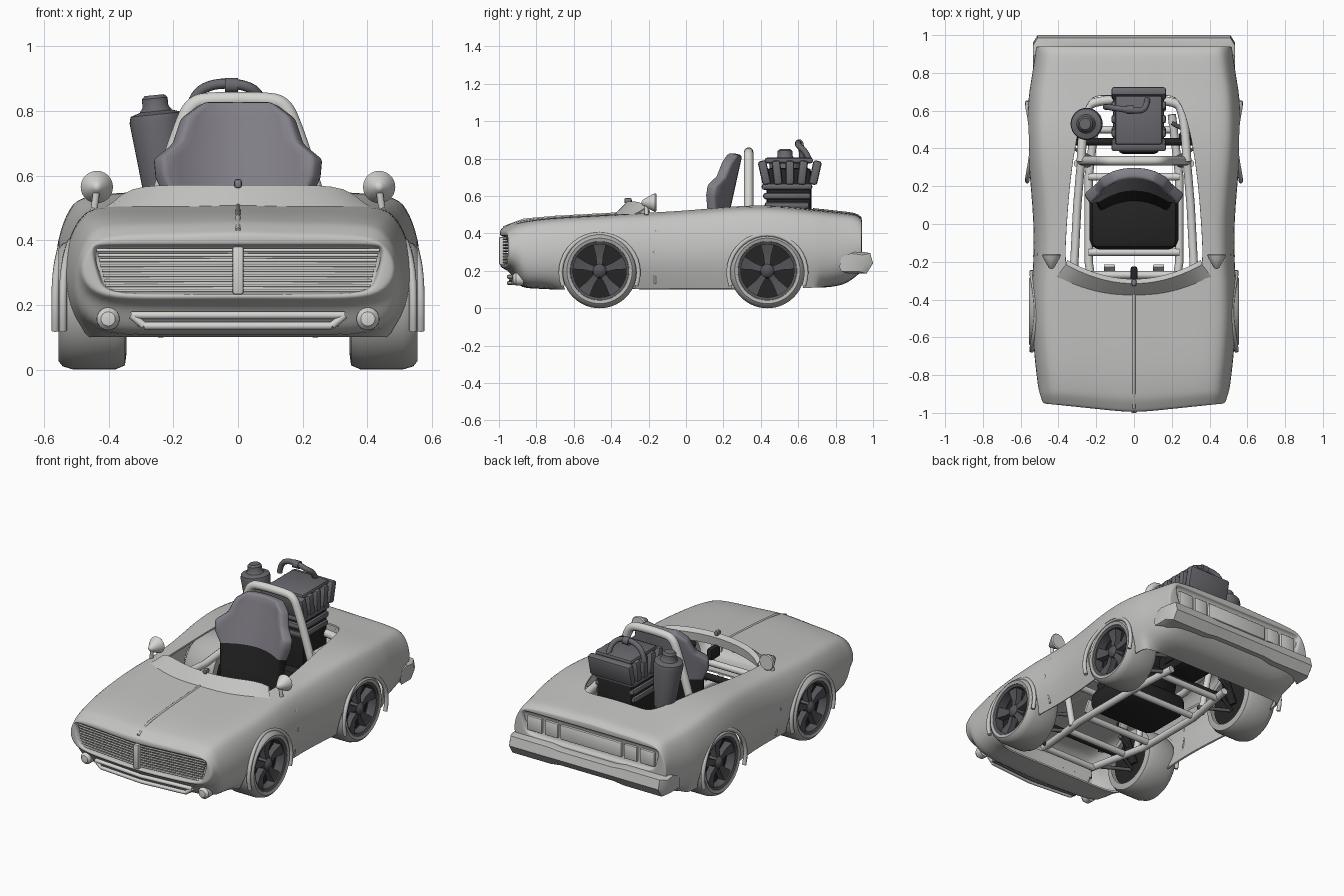
import bpy, bmesh, math
from mathutils import Matrix, Vector

if "Cube" in bpy.data.objects:
    bpy.data.objects.remove(bpy.data.objects["Cube"])


def material(name, red, green, blue):
    mat = bpy.data.materials.new(name)
    mat.use_nodes = True
    color = (red, green, blue, 1)
    mat.diffuse_color = color
    mat.node_tree.nodes["Principled BSDF"].inputs["Base Color"].default_value = color
    return mat


body_grey = material("body grey", .55, .55, .54)
pale_grey = material("pale grey", .66, .66, .64)
tyre_grey = material("tyre grey", .45, .45, .44)
engine_grey = material("engine grey", .14, .14, .155)
seat_grey = material("seat grey", .23, .22, .25)
rim_grey = material("rim grey", .09, .09, .1)
black = material("black", .018, .018, .018)


def add(name, data):
    obj = bpy.data.objects.new(name, data)
    bpy.context.collection.objects.link(obj)
    return obj


def modifier(obj, kind, **settings):
    mod = obj.modifiers.new(kind.title(), kind)
    for key, value in settings.items():
        setattr(mod, key, value)


def finish(obj, mat, matrix=None, mirror=False, angle=35):
    """Place the part, mirror it, apply its modifiers, shade and colour it."""
    if matrix:
        obj.data.transform(matrix)
    if mirror:
        modifier(obj, "MIRROR")
    bpy.ops.object.select_all(action="DESELECT")
    obj.select_set(True)
    bpy.context.view_layer.objects.active = obj
    bpy.ops.object.convert(target="MESH")
    bpy.ops.object.shade_smooth_by_angle(angle=math.radians(angle))
    obj.data.materials.clear()
    obj.data.materials.append(mat)
    return obj


def grid(name, rows, skip=lambda i, j: False, wrap=False):
    """Surface through rows of points; skip leaves faces out."""
    n = len(rows[0])
    faces = []
    for i in range(len(rows) - 1):
        for j in range(n if wrap else n - 1):
            k = (j + 1) % n
            if not skip(i, j):
                faces.append((i * n + j, i * n + k, (i + 1) * n + k, (i + 1) * n + j))
    mesh = bpy.data.meshes.new(name)
    mesh.from_pydata([p for row in rows for p in row], [], faces)
    return add(name, mesh)


def outward(obj):
    bm = bmesh.new()
    bm.from_mesh(obj.data)
    bmesh.ops.remove_doubles(bm, verts=bm.verts, dist=1e-5)
    bmesh.ops.recalc_face_normals(bm, faces=bm.faces)
    bm.to_mesh(obj.data)
    bm.free()


AXES = {"x": Matrix.Rotation(math.pi / 2, 4, "Y"),
        "y": Matrix.Rotation(-math.pi / 2, 4, "X"), "z": Matrix()}


def lathe(name, profile, center, mat, axis="z", mirror=False, sides=40, tilt=0):
    turns = [math.tau * s / sides for s in range(sides)]
    obj = grid(name, [[(r * math.cos(a), r * math.sin(a), h) for a in turns]
                      for r, h in profile], wrap=True)
    outward(obj)
    spin = Matrix.Rotation(tilt, 4, "Y") @ AXES[axis]
    return finish(obj, mat, Matrix.Translation(center) @ spin, mirror)


def box(name, center, size, mat, bevel=.01, tilt=0, mirror=False):
    mesh = bpy.data.meshes.new(name)
    bm = bmesh.new()
    bmesh.ops.create_cube(bm, size=1, matrix=Matrix.Diagonal((*size, 1)))
    bm.to_mesh(mesh)
    bm.free()
    obj = add(name, mesh)
    modifier(obj, "BEVEL", width=bevel, segments=2)
    return finish(obj, mat, Matrix.Translation(center) @ Matrix.Rotation(tilt, 4, "X"), mirror)


def tube(name, points, radius, mat, mirror=False, closed=False, smooth=False):
    curve = bpy.data.curves.new(name, "CURVE")
    curve.dimensions = "3D"
    curve.bevel_depth, curve.bevel_resolution, curve.use_fill_caps = radius, 3, True
    spline = curve.splines.new("NURBS" if smooth else "POLY")
    spline.points.add(len(points) - 1)
    for slot, p in zip(spline.points, points):
        slot.co = (*p, 1)
    spline.use_cyclic_u = closed
    if smooth:
        spline.order_u, spline.use_endpoint_u, spline.resolution_u = 3, True, 6
    return finish(add(name, curve), mat, None, mirror, 50)


def at(y, keys):
    """Linear interpolation through (position, value) keys."""
    for (a, u), (b, v) in zip(keys, keys[1:]):
        if y <= b:
            return u + (v - u) * max(0, (y - a) / (b - a))
    return keys[-1][1]


# Body shell lofted along y, with half sections from the top centre to the bottom centre
TOP = [(-.95, .415), (-.9, .45), (-.84, .47), (-.7, .485), (-.33, .505), (0, .52),
       (.3, .55), (.5, .55), (.91, .505), (.94, .48)]
LOW = [(-.95, .22), (-.9, .19), (-.87, .11), (-.7, .1), (.72, .11), (.86, .12), (.94, .2)]
WIDE = [(-.95, .49), (-.87, .515), (-.7, .535), (-.45, .555), (-.1, .535), (.2, .55),
        (.4, .578), (.62, .575), (.8, .545), (.94, .525)]
OPEN = [(-.95, .3), (-.33, .37), (0, .36), (.3, .33), (.6, .28), (.7, .23), (.94, .28)]
STATIONS = [-.95, -.935, -.9, -.87, -.8, -.7, -.5, -.33, -.3, -.1, .1, .3, .5, .68, .72,
            .84, .91, .935, .94]


def nose(x, y):
    """Pull the front out to a shallow V."""
    return y - .05 * max(0, 1 - abs(x) / .48) * min(1, max(0, (-.7 - y) / .25))


def section(y):
    t, b, w, o = (at(y, k) for k in (TOP, LOW, WIDE, OPEN))
    side = [(w - drop, b + (t - b) * f) for drop, f in ((.05, .9), (.012, .68), (0, .35), (.055, 0))]
    half = [(0, t + .008), (.16, t), (o, t), (w - .09, t - .008)] + side + [(.25, b), (0, b)]
    return [(x, nose(x, y), z) for x, z in half]


def panel(y, wide, low, high, closed=False):
    """Inset outline with the same point count as a section."""
    half = [(0, 1), (.35, 1), (.65, 1), (.95, 1), (1, .95), (1, .7),
            (.96, .3), (.92, 0), (.5, 0), (0, 0)]
    return [(x * wide, nose(x * wide, y), low + (high - low) * (.5 if closed else f)) for x, f in half]


front_cap = [panel(-.915, .44, .235, .38, True), panel(-.915, .44, .235, .38),
             panel(-.945, .445, .235, .385), panel(-.95, .455, .23, .39)]
rear_cap = [panel(.94, .47, .3, .455), panel(.937, .465, .305, .45),
            panel(.915, .46, .31, .445), panel(.915, .46, .31, .445, True)]
first = len(front_cap)


def is_hole(i, j):
    if not first <= i < first + len(STATIONS) - 1:
        return False
    y = (STATIONS[i - first] + STATIONS[i - first + 1]) / 2
    return (j < 2 and -.3 < y < .69) or (j >= 7 and -.7 < y < .71)


body = grid("body_shell", front_cap + [section(y) for y in STATIONS] + rear_cap, is_hole)
modifier(body, "MIRROR", use_clip=True)
modifier(body, "SUBSURF", levels=2, render_levels=2)
modifier(body, "SOLIDIFY", thickness=.01, offset=-1)
AXLES = {"front": -.462, "rear": .435}
cutters = []
for end, y in AXLES.items():
    cutter = lathe("arch_cutter", [(0, -.8), (.205, -.8), (.205, .8), (0, .8)], (0, y, .19), body_grey, "x", sides=64)
    cutter.hide_render = True
    modifier(body, "BOOLEAN", object=cutter, operation="DIFFERENCE", solver="EXACT")
    cutters.append(cutter)
finish(body, body_grey)
for cutter in cutters:
    bpy.data.objects.remove(cutter)

# Fender lips, door outline, hood ridge
for end, y in AXLES.items():
    arc = [math.radians(a) for a in range(-20, 201, 10)]
    lip = [(at(y, WIDE) - .012 - .05 * max(0, math.sin(a)) ** 3 * .5,
            y + .208 * math.cos(a), .19 + .205 * math.sin(a)) for a in arc]
    tube(end + "_fender_lip", lip, .012, body_grey, True)
door = [(.2, .42), (-.1, .43), (-.165, .41), (-.17, .3), (-.165, .13)]
tube("door_crease", [(at(y, WIDE) - at(z, [(.1, .05), (.24, .005), (.37, .014), (.45, .045)]), y, z)
                     for y, z in door], .006, body_grey, True)
tube("hood_ridge", [(0, nose(0, y), at(y, TOP) + .002) for y in (-.93, -.84, -.7, -.5, -.36)], .008, body_grey)

# Windscreen cowl
steps = [s / 10 for s in range(-10, 11)]
cowl = grid("windscreen_cowl", [[(t * w, y + .1 * t * t, z - drop * abs(t) ** 8) for t in steps]
            for w, y, z, drop in ((.41, -.38, .498, 0), (.385, -.345, .535, .02),
                                  (.36, -.315, .567, .03), (.355, -.295, .55, .03), (.355, -.3, .5, 0))])
modifier(cowl, "SOLIDIFY", thickness=.008, offset=0)
finish(cowl, body_grey, angle=50)
box("cowl_latch", (0, -.31, .575), (.025, .04, .03), seat_grey)

# Grille, front bumper and fog lamps
for n in range(9):
    z = .245 + n * .0155
    w = .405 + n * .004
    tube("grille_bar", [(-w, nose(w, -.93), z), (0, nose(0, -.93), z), (w, nose(w, -.93), z)], .0052, pale_grey)
box("grille_divider", (0, -.98, .307), (.035, .04, .15), pale_grey, .008)
for name, z, w in (("upper", .168, .33), ("lower", .135, .29)):
    tube(name + "_bumper_bar", [(x, nose(x, -.905), z) for x in (-w, 0, w)], .012, pale_grey)
tube("bumper_slot", [(x, nose(x, -.89), .15) for x in (-.31, 0, .31)], .018, engine_grey)
tube("bumper_end", [(.33, nose(.33, -.905), .168), (.29, nose(.29, -.905), .135)], .012, pale_grey, True)
lathe("fog_lamp", [(0, -.03), (.022, -.026), (.035, -.01), (.036, .03), (0, .03)],
      (.402, -.9, .157), pale_grey, "y", True, 24)

# Tail lamps and rear bumper
box("tail_panel", (0, .922, .378), (.42, .02, .09), pale_grey, .006)
box("outer_tail_lamp", (.385, .922, .378), (.1, .02, .09), pale_grey, .006, mirror=True)
box("inner_tail_lamp", (.27, .922, .378), (.09, .02, .09), pale_grey, .006, mirror=True)
bumper = [(.86, .215), (.87, .185), (.965, .185), (1, .24), (.985, .295), (.92, .305), (.87, .28)]
rear = grid("rear_bumper", [[(x, y - back, .245 + (z - .245) * scale) for y, z in bumper]
            for x, back, scale in ((-.535, .04, .8), (-.51, 0, 1), (-.25, 0, 1), (-.18, 0, .85),
                                   (.18, 0, .85), (.25, 0, 1), (.51, 0, 1), (.535, .04, .8))], wrap=True)
bm = bmesh.new()
bm.from_mesh(rear.data)
bmesh.ops.holes_fill(bm, edges=bm.edges)
bmesh.ops.recalc_face_normals(bm, faces=bm.faces)
bm.to_mesh(rear.data)
bm.free()
finish(rear, body_grey)

# Wheels with five flared spokes, and suspension
tyre = [(.15, .085), (.158, .1), (.175, .105), (.19, .093), (.2, .06), (.2, -.07), (.187, -.1), (.15, -.105)]
for end, y in AXLES.items():
    hub = (.45, y, .2)
    lathe(end + "_tyre", tyre, hub, tyre_grey, "x", True, 56)
    lathe(end + "_wheel_barrel", [(0, .03), (.145, .03), (.15, .04), (.15, -.08), (0, -.08)], hub, black, "x", True)
    lathe(end + "_rim_ring", [(.142, .04), (.142, .092), (.157, .098), (.157, .08), (.15, .04)], hub, rim_grey, "x", True)
    lathe(end + "_hub", [(0, .098), (.02, .095), (.036, .08), (.04, .03), (0, .03)], hub, rim_grey, "x", True, 20)
    for n in range(5):
        spoke = grid("spoke", [[(h, -w, r), (h, w, r), (.035, w, r), (.035, -w, r)]
                     for r, w, h in ((.02, .014, .08), (.08, .02, .07), (.148, .037, .085))], wrap=True)
        outward(spoke)
        turn = Matrix.Rotation(math.tau * n / 5, 4, "X")
        finish(spoke, rim_grey, Matrix.Translation(hub) @ turn, True)
    tube(end + "_axle", [(-.4, y, .2), (.4, y, .2)], .02, black)
    for name, z in (("upper", .25), ("lower", .14)):
        tube(end + "_" + name + "_arm", [(.2, y - .1, z), (.38, y, z), (.2, y + .1, z)], .012, rim_grey, True)
    tube(end + "_damper", [(.36, y + .03, .16), (.26, y + .03, .4)], .026, black, True)

# Tubular frame and roll hoop
hoop = [(.28, .42), (.22, .62), (.18, .74), (.145, .825), (.08, .836)]
tube("roll_hoop", [(x, .335, z) for x, z in hoop] + [(-x, .335, z) for x, z in hoop[::-1]], .025, pale_grey, smooth=True)
tube("rear_frame_hoop", [(.28, .33, .5), (.27, .6, .48), (.2, .66, .48), (-.2, .66, .48),
                         (-.27, .6, .48), (-.28, .33, .5)], .024, pale_grey, smooth=True)
tube("side_rail", [(.28, .335, .42), (.3, .1, .38), (.32, -.28, .4)], .022, pale_grey, True)
tube("lower_rail", [(.2, .58, .14), (.24, .25, .12), (.24, -.2, .12), (.18, -.6, .14)], .022, pale_grey, True)
for y, w in ((-.58, .18), (-.34, .22), (-.15, .24), (.25, .24), (.5, .21)):
    tube("cross_tube", [(-w, y, .13), (w, y, .13)], .02, pale_grey)
for y in (-.27, .32):
    tube("frame_upright", [(.24, y, .12), (.3, y, .42)], .02, pale_grey, True)
tube("dash_tube", [(-.33, -.27, .4), (.33, -.27, .4)], .02, pale_grey)
box("pedal", (.13, -.24, .27), (.06, .02, .08), pale_grey, .006, -.5, True)
box("steering_column", (0, -.27, .47), (.035, .09, .07), black, .01)

# Seat
widths = [(.27, .19), (.4, .2), (.53, .215), (.6, .245), (.655, .25), (.7, .195), (.78, .17), (.825, .11)]
seat = grid("seat_back", [[(t * w, .2 + (z - .5) * .22 - 1.6 * (t * w) ** 2, z) for t in steps[::2]]
            for z, w in widths])
modifier(seat, "SOLIDIFY", thickness=.06, offset=0)
modifier(seat, "BEVEL", width=.015, segments=2)
finish(seat, seat_grey, angle=50)
seat.data.materials.append(black)
for face in seat.data.polygons:
    face.material_index = int(face.center.z < .53)
box("seat_cushion", (0, .035, .22), (.47, .34, .14), black, .05)

# Engine: core, flat bands, fanned fins and hose
box("engine_core", (.025, .55, .5), (.24, .24, .5), black, .02)
for n in range(3):
    box("engine_band", (.025, .54, .55 + n * .05), (.27, .24 + n * .015, .035), engine_grey, .014)
for n in range(5):
    off = (n - 2) * .068
    box("engine_fin", (.025, .555 + off, .725), (.29, .046, .13), engine_grey, .014, -off * 1.6)
box("engine_cover", (.025, .55, .79), (.25, .26, .03), engine_grey, .014)
box("gearbox", (.025, .52, .27), (.22, .3, .14), black, .03)
tube("intake_hose", [(-.15, .62, .79), (-.14, .62, .85), (-.08, .61, .885), (0, .6, .885),
                     (.05, .6, .868), (.07, .64, .84), (.07, .66, .79)], .016, engine_grey, smooth=True)
lathe("hose_clamp", [(0, -.02), (.023, -.02), (.023, .02), (0, .02)], (-.02, .605, .88), engine_grey, "x", sides=20)

# Tank
lathe("tank", [(0, -.2), (.06, -.2), (.085, .06), (.08, .08), (.05, .09), (.04, .105),
               (.04, .13), (.03, .14), (0, .14)], (-.245, .53, .71), engine_grey, "z", tilt=-.1)

# Mirrors
lathe("mirror_shell", [(0, -.075), (.014, -.068), (.042, -.018), (.05, 0), (.045, .006), (0, .006)],
      (.437, -.165, .565), pale_grey, "y", True, 28)
tube("mirror_stalk", [(.437, -.215, .56), (.445, -.21, .5)], .011, pale_grey, True)
